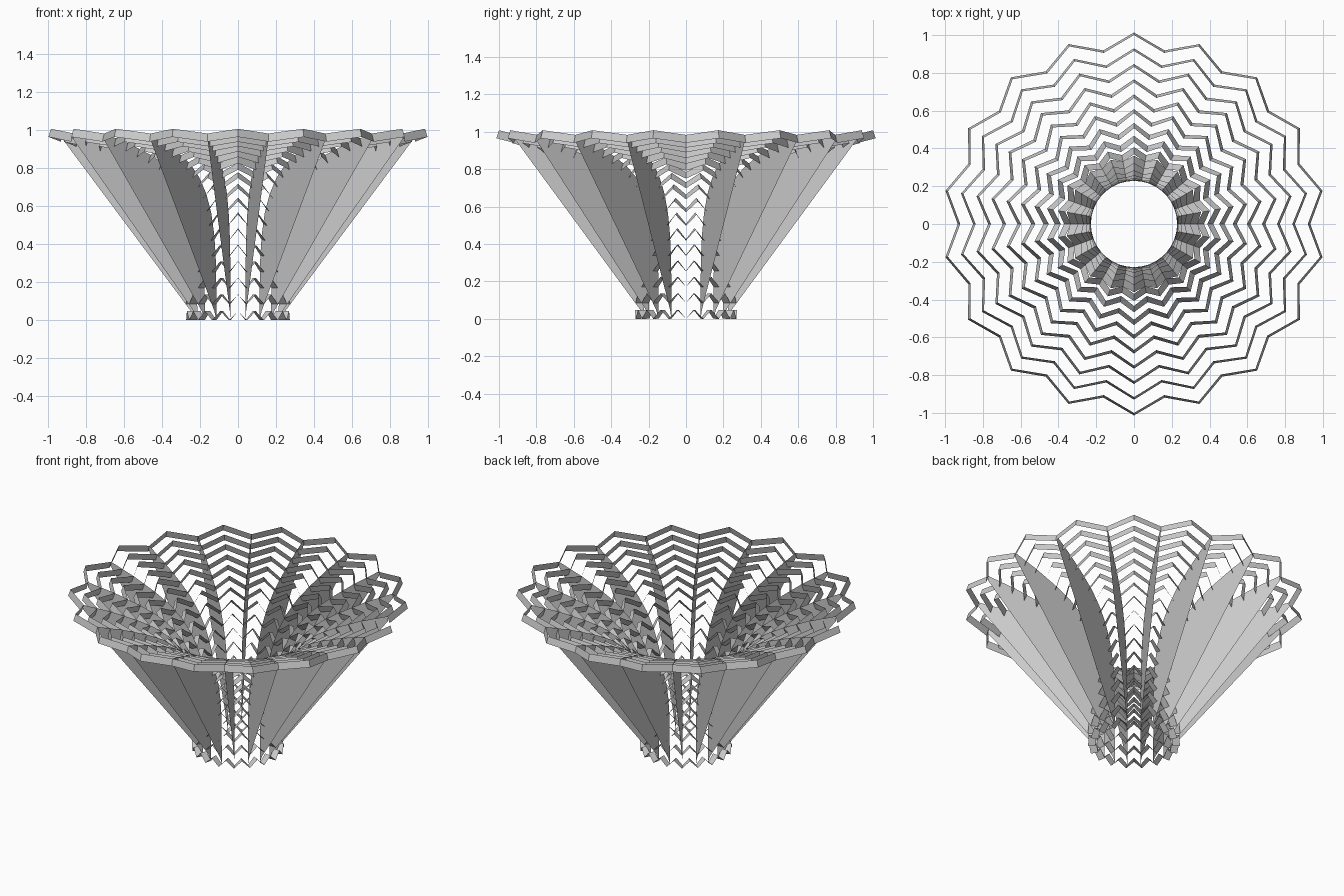
import bpy, math

if "Cube" in bpy.data.objects:
    bpy.data.objects.remove(bpy.data.objects["Cube"])

N_FIN = 18          # pleats around the bowl
N_RING = 17         # zigzag bands from base to rim
WIDTH = 0.045       # band width

# Trumpet profile (radius, height), base to rim
PROFILE = [(.228, 0), (.229, .2), (.234, .33), (.25, .45), (.28, .56), (.33, .66),
           (.40, .745), (.49, .815), (.60, .87), (.75, .93), (.92, .983)]
seg = [math.dist(a, b) for a, b in zip(PROFILE, PROFILE[1:])]
TOTAL = sum(seg)


def at(s):
    s = min(max(s, 0), TOTAL)
    for (a, b), d in zip(zip(PROFILE, PROFILE[1:]), seg):
        if s <= d + 1e-6:
            t = s / d
            return a[0] + (b[0] - a[0]) * t, a[1] + (b[1] - a[1]) * t
        s -= d
    return PROFILE[-1]


def tangent(s):
    a, b = at(s - .05), at(s + .05)
    d = math.dist(a, b)
    return (b[0] - a[0]) / d, (b[1] - a[1]) / d


def polar(r, z, deg):
    a = math.radians(deg)
    return r * math.cos(a), r * math.sin(a), z


def make(name, verts, faces):
    me = bpy.data.meshes.new(name)
    me.from_pydata(verts, [], faces)
    ob = bpy.data.objects.new(name, me)
    bpy.context.collection.objects.link(ob)
    return ob


# Zigzag bands: valleys sit on the profile, peaks slide forward along it
for i in range(N_RING):
    f = i / (N_RING - 1)
    r, z = at(f * TOTAL)
    tr, tz = tangent(f * TOTAL)
    amp = .048 + .036 * f
    verts, faces = [], []
    n = 2 * N_FIN
    for k in range(n):
        off = amp * (k % 2)
        pr, pz = r + tr * off, z + tz * off
        verts.append(polar(pr, pz, k * 10))
        verts.append(polar(pr + tz * WIDTH, pz - tr * WIDTH, k * 10))
        j = (k + 1) % n
        faces.append((2 * k, 2 * k + 1, 2 * j + 1, 2 * j))
    make(f"zigzag_band_{i + 1}", verts, faces)

# Radial fins: inner edge follows the profile, outer edge is straight
STEPS = 24
for k in range(N_FIN):
    verts, faces = [], []
    for i in range(STEPS + 1):
        t = i / STEPS
        r, z = at(t * TOTAL)
        verts.append(polar(r, z, k * 20))
        verts.append(polar(.25 + (.925 - .25) * t, .05 + (.955 - .05) * t, k * 20))
        if i:
            faces.append((2 * i - 2, 2 * i - 1, 2 * i + 1, 2 * i))
    make(f"radial_fin_{k + 1}", verts, faces)
